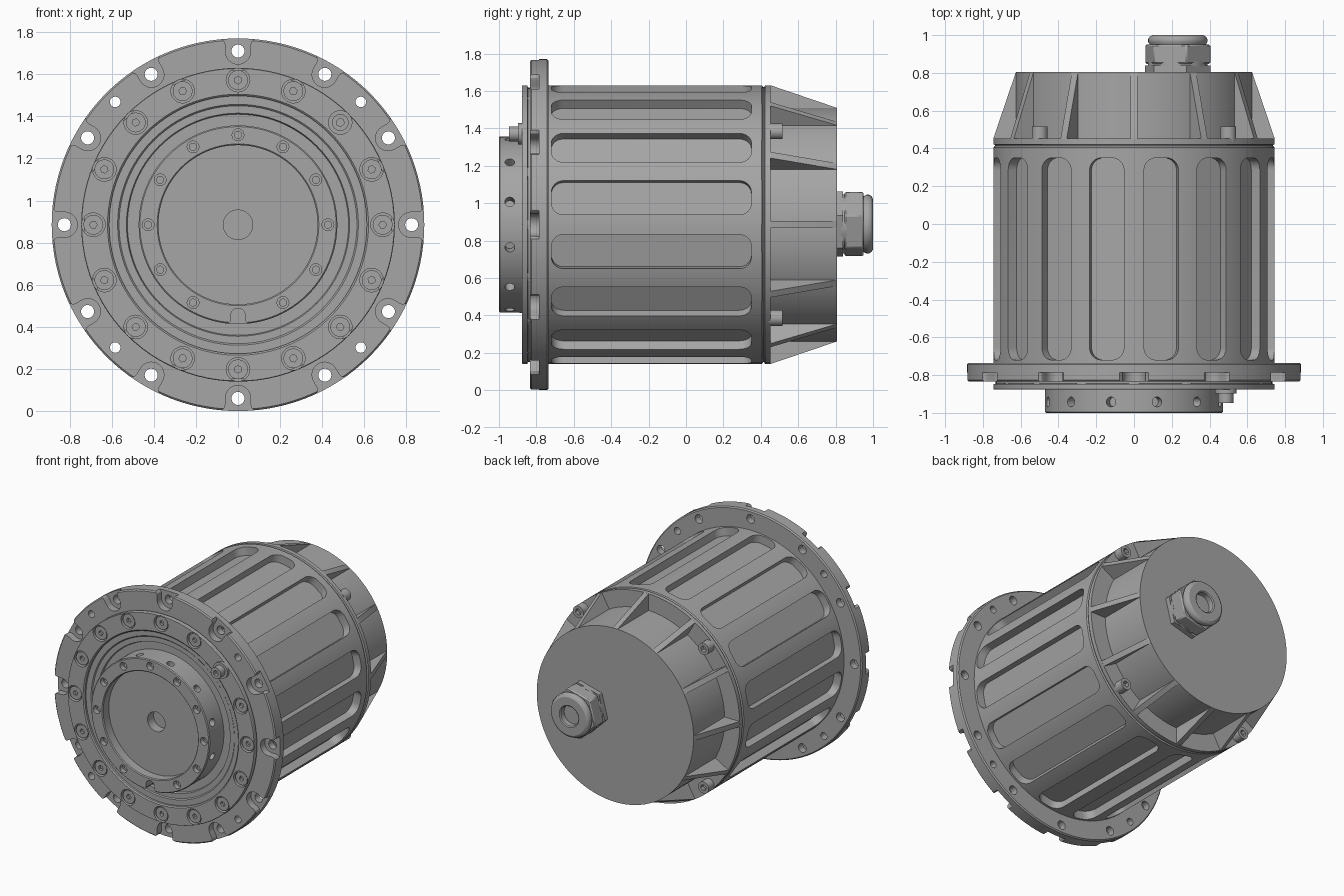
import bpy, bmesh, math
from mathutils import Matrix, Vector

if "Cube" in bpy.data.objects:
    bpy.data.objects.remove(bpy.data.objects["Cube"], do_unlink=True)

RADIUS = 0.885
# Parts are drawn around a local z axis, then laid down so that axis runs along y
LAY_DOWN = Matrix(((1, 0, 0, 0), (0, 0, 1, 0), (0, 1, 0, RADIUS), (0, 0, 0, 1)))

grey = bpy.data.materials.new("machined grey")
grey.use_nodes = True
grey.diffuse_color = (0.38, 0.38, 0.38, 1)
grey.node_tree.nodes["Principled BSDF"].inputs["Base Color"].default_value = (0.38, 0.38, 0.38, 1)
parts = []


def frame(angle, x, y, z):
    """Matrix from three axis directions, turned about the main axis."""
    axes = Matrix((x, y, z)).transposed().to_4x4()
    return Matrix.Rotation(math.radians(angle), 4, "Z") @ axes


R, T, H = (1, 0, 0), (0, 1, 0), (0, 0, 1)


def axial(a):
    return frame(a, R, T, H)


def radial(a):
    return frame(a, H, T, R)


def upright(a):
    return frame(a, R, H, T)


def circle(r, cx=0, cy=0, n=24, turn=0):
    steps = [math.tau * i / n + math.radians(turn) for i in range(n)]
    return [(cx + r * math.cos(t), cy + r * math.sin(t)) for t in steps]


def rounded_box(x0, x1, half, r, n=6):
    pts = []
    corners = ((x1 - r, half - r), (x0 + r, half - r), (x0 + r, r - half), (x1 - r, r - half))
    for q, (cx, cy) in enumerate(corners):
        for i in range(n + 1):
            t = math.pi / 2 * (q + i / n)
            pts.append((cx + r * math.cos(t), cy + r * math.sin(t)))
    return pts


def make_object(name, bm):
    bmesh.ops.transform(bm, matrix=LAY_DOWN, verts=bm.verts)
    bmesh.ops.recalc_face_normals(bm, faces=bm.faces)
    mesh = bpy.data.meshes.new(name)
    bm.to_mesh(mesh)
    bm.free()
    mesh.materials.append(grey)
    obj = bpy.data.objects.new(name, mesh)
    bpy.context.collection.objects.link(obj)
    parts.append(obj)
    return obj


def prisms(name, outline, low, high, frames):
    """Extrude one outline at every given frame."""
    bm = bmesh.new()
    for m in frames:
        face = bm.faces.new([bm.verts.new(m @ Vector((x, y, low))) for x, y in outline])
        new = bmesh.ops.extrude_face_region(bm, geom=[face])["geom"]
        verts = [v for v in new if isinstance(v, bmesh.types.BMVert)]
        bmesh.ops.translate(bm, vec=m.to_3x3() @ Vector((0, 0, high - low)), verts=verts)
    return make_object(name, bm)


def lathe(name, profile, steps=96, centre=(0, 0)):
    """Revolve (radius, y) points that begin and end on the axis."""
    bm = bmesh.new()
    verts = [bm.verts.new((r, 0, y)) for r, y in profile]
    edges = [bm.edges.new(pair) for pair in zip(verts, verts[1:])]
    bmesh.ops.spin(bm, geom=verts + edges, cent=(0, 0, 0), axis=H, angle=math.tau,
                   steps=steps, use_merge=True)
    bmesh.ops.remove_doubles(bm, verts=bm.verts, dist=1e-5)
    bmesh.ops.translate(bm, vec=(centre[0], centre[1], 0), verts=bm.verts)
    return make_object(name, bm)


def cut(target, *args):
    """Subtract prisms from a part and discard the cutter."""
    cutter = prisms("cutter", *args)
    parts.remove(cutter)
    mod = target.modifiers.new("cut", "BOOLEAN")
    mod.operation, mod.solver, mod.object = "DIFFERENCE", "EXACT", cutter
    graph = bpy.context.evaluated_depsgraph_get()
    mesh = bpy.data.meshes.new_from_object(target.evaluated_get(graph))
    target.modifiers.clear()
    target.data = mesh
    bpy.data.objects.remove(cutter, do_unlink=True)


def around(make, count, start=0, skip=()):
    return [make(start + i * 360 / count) for i in range(count) if i not in skip]


# Main housing with sixteen long pockets
housing = lathe("housing", [(0, -0.76), (0.745, -0.76), (0.745, 0.405), (0.737, 0.412), (0, 0.412)])
cut(housing, rounded_box(-0.72, 0.35, 0.093, 0.065), 0.685, 0.9, around(radial, 16, 11.25))

# Mounting flange with open bolt seats and through holes
flange = lathe("mounting_flange", [(0, -0.835), (0.877, -0.835), (RADIUS, -0.827),
                                   (RADIUS, -0.743), (0.877, -0.735), (0, -0.735)], 120)
seat = [(0.95, -0.085), (0.883, -0.078), (0.868, -0.063), (0.855, -0.06)]
seat += [(0.823 - 0.06 * math.sin(t), -0.06 * math.cos(t)) for t in [math.pi * i / 12 for i in range(13)]]
seat += [(x, -y) for x, y in reversed(seat[:4])]
cut(flange, seat, -0.9, -0.785, around(axial, 12))
cut(flange, circle(0.031, 0.825), -0.9, -0.7, around(axial, 12))
cut(flange, circle(0.025, 0.825), -0.9, -0.7, around(axial, 4, 45))

# Front clamping ring, stepped toward the hub, with counterbored screws
ring = lathe("front_ring", [(0, -0.8), (0.733, -0.8), (0.733, -0.845), (0.745, -0.848), (0.745, -0.872),
                            (0.742, -0.877), (0.62, -0.877), (0.612, -0.87), (0.612, -0.855),
                            (0.572, -0.855), (0.565, -0.848), (0.53, -0.848), (0.525, -0.835), (0, -0.835)])
cut(ring, circle(0.056, 0.687), -0.9, -0.845, around(axial, 16, 0, (2,)))
screws = prisms("ring_screws", circle(0.047, 0.687), -0.868, -0.82, around(axial, 16, 0, (2,)))
cut(screws, circle(0.018, 0.687, n=6), -0.9, -0.848, around(axial, 16, 0, (2,)))

# Protruding locating screw on the ring
prisms("locating_washer", circle(0.058, 0.687), -0.897, -0.86, [axial(45)])
pin = prisms("locating_screw", circle(0.04, 0.687), -0.947, -0.88, [axial(45)])
cut(pin, circle(0.02, 0.687, n=6), -0.97, -0.92, [axial(45)])

# Rotating output hub: dished face, rim holes, cross holes and key notch
hub = lathe("output_hub", [(0, -0.8), (0.472, -0.8), (0.472, -0.994), (0.466, -1), (0.384, -1),
                           (0.378, -0.994), (0.378, -0.93), (0.07, -0.93), (0.07, -0.86), (0, -0.86)])
cut(hub, circle(0.028, 0.427, n=20), -1.05, -0.965, around(axial, 12, 30, (8,)))
cut(hub, circle(0.017, 0.427, n=16), -1.05, -0.93, around(axial, 12, 30, (8,)))
cut(hub, circle(0.026, -0.942, n=20), 0.4, 0.6, around(radial, 12, 15))
notch = [(0.52, -0.05), (0.47, -0.045), (0.455, -0.034)]
notch += [(0.431 - 0.034 * math.sin(t), -0.034 * math.cos(t)) for t in [math.pi * i / 10 for i in range(11)]]
notch += [(x, -y) for x, y in reversed(notch[:3])]
cut(hub, notch, -1.05, -0.89, [axial(270)])

# Rear cap: rim, drum and twelve tapering ribs
lathe("rear_cap", [(0, 0.4), (0.735, 0.4), (0.735, 0.418), (0.745, 0.422), (0.745, 0.452),
                   (0.625, 0.452), (0.625, 0.806), (0, 0.806)])
prisms("cap_ribs", [(0.6, 0.44), (0.744, 0.44), (0.744, 0.455), (0.625, 0.805), (0.6, 0.805)],
       -0.019, 0.019, around(upright, 12))
cap_screws = prisms("cap_screws", circle(0.042, 0.706), 0.44, 0.515, around(axial, 4, 45))
cut(cap_screws, circle(0.023, 0.706, n=6), 0.485, 0.55, around(axial, 4, 45))

# Cable gland: two hexagonal sections and a domed, bored nose
GLAND = (0.232, 0.003)
HEX = circle(0.18, *GLAND, n=6, turn=15)
prisms("gland_base", HEX, 0.8, 0.84, [axial(0)])
lathe("gland_neck", [(0, 0.83), (0.158, 0.83), (0.158, 0.86), (0, 0.86)], 48, GLAND)
nut = prisms("gland_nut", HEX, 0.848, 0.95, [axial(0)])
bevel = nut.modifiers.new("edge_bevel", "BEVEL")
bevel.width, bevel.segments = 0.008, 1
lathe("gland_nose", [(0, 0.93), (0.14, 0.93), (0.15, 0.952), (0.157, 0.965), (0.157, 0.978), (0.15, 0.991),
                     (0.135, 1), (0.078, 1), (0.07, 0.994), (0.07, 0.955), (0, 0.955)], 48, GLAND)

# Smooth round surfaces, keep machined edges crisp
bpy.ops.object.select_all(action="DESELECT")
for obj in parts:
    obj.select_set(True)
bpy.context.view_layer.objects.active = parts[0]
bpy.ops.object.shade_smooth_by_angle(angle=math.radians(30))
